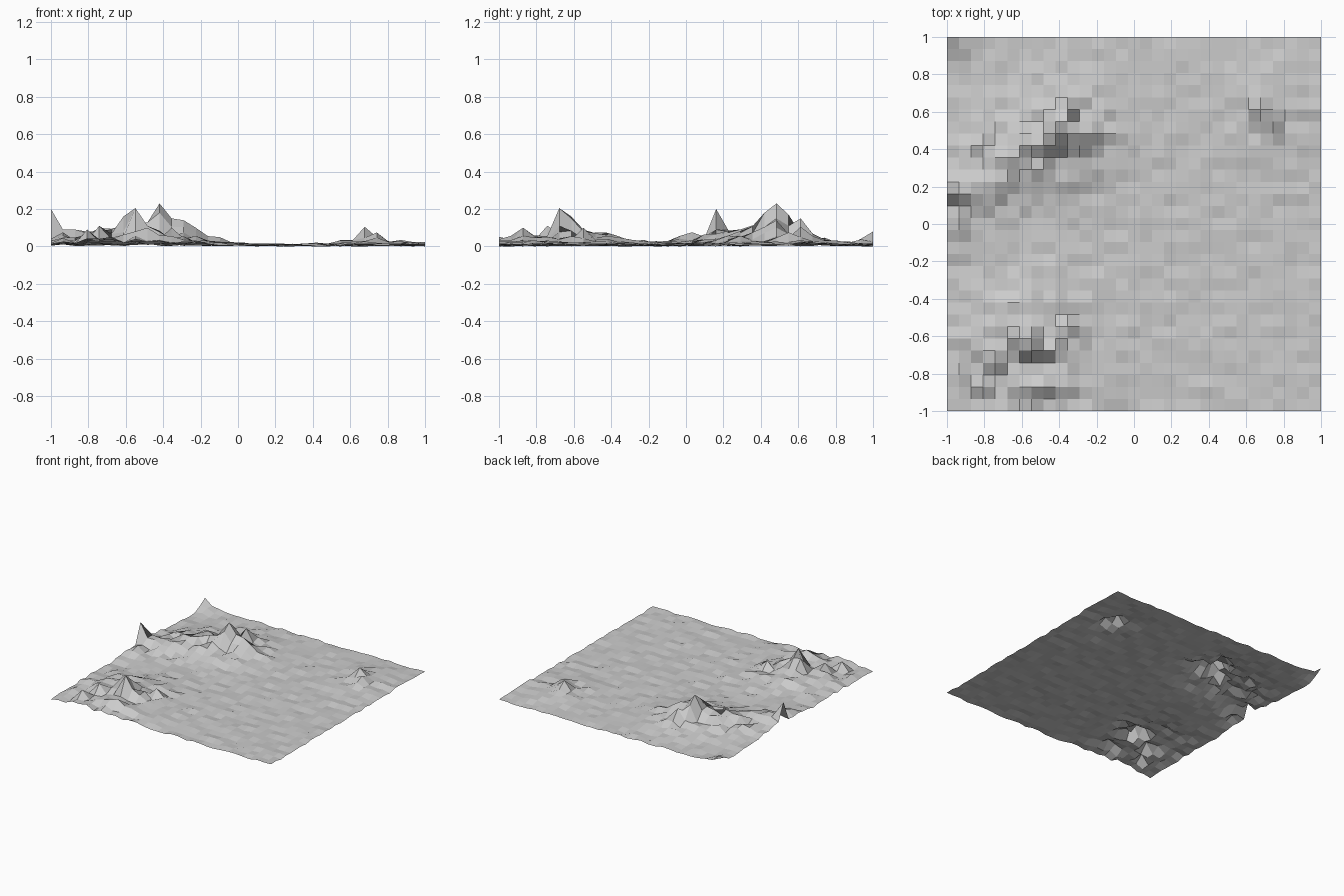
import bpy, bmesh, math, random

random.seed(7)
CELLS = 31
STEP = 2 / CELLS

# Rough hill regions: x, y, radius x, radius y, mean height
HILLS = [
    (-0.42, 0.48, 0.20, 0.18, 0.095),
    (-0.58, -0.67, 0.25, 0.25, 0.075),
    (-1.00, 0.14, 0.16, 0.18, 0.060),
    (-0.72, 0.32, 0.16, 0.15, 0.040),
    (0.71, 0.58, 0.15, 0.15, 0.042),
    (-1.00, 1.00, 0.07, 0.07, 0.045),
]

# Distinct summits: x, y, height
PEAKS = [
    (-0.42, 0.48, 0.24), (-0.42, 0.42, 0.19), (-0.48, 0.48, 0.13),
    (-0.42, 0.55, 0.18), (-0.35, 0.61, 0.16), (-0.29, 0.48, 0.15),
    (-0.35, 0.48, 0.16), (-0.23, 0.48, 0.11),
    (-1.0, 0.16, 0.21), (-0.94, 0.16, 0.10),
    (-0.55, -0.68, 0.215), (-0.61, -0.61, 0.17), (-0.55, -0.61, 0.16),
    (-0.48, -0.68, 0.12), (-0.74, -0.74, 0.12), (-0.35, -0.55, 0.11),
    (-0.81, -0.87, 0.10), (-0.48, -0.87, 0.11),
    (0.68, 0.61, 0.115), (0.74, 0.55, 0.085), (-1.0, 1.0, 0.09),
]


def nearest(v):
    return round((v + 1) / STEP)


summits = {(nearest(x), nearest(y)): z for x, y, z in PEAKS}


def height(i, j):
    if (i, j) in summits:
        return summits[i, j]
    x, y = -1 + i * STEP, -1 + j * STEP
    hill = sum(h * math.exp(-0.5 * (((x - cx) / rx) ** 2 + ((y - cy) / ry) ** 2))
               for cx, cy, rx, ry, h in HILLS)
    ground = 0.018 + random.uniform(-0.008, 0.008)
    return max(0.004, ground + hill * random.uniform(0.4, 1.4))


# Single-sheet faceted terrain
bm = bmesh.new()
grid = [[bm.verts.new((-1 + i * STEP, -1 + j * STEP, height(i, j)))
         for j in range(CELLS + 1)] for i in range(CELLS + 1)]
for i in range(CELLS):
    for j in range(CELLS):
        bm.faces.new((grid[i][j], grid[i + 1][j], grid[i + 1][j + 1], grid[i][j + 1]))

# Rest the lowest point on the ground
low = min(v.co.z for v in bm.verts)
for v in bm.verts:
    v.co.z -= low

mesh = bpy.data.meshes.new("terrain")
bm.to_mesh(mesh)
bm.free()
bpy.context.collection.objects.link(bpy.data.objects.new("terrain", mesh))
